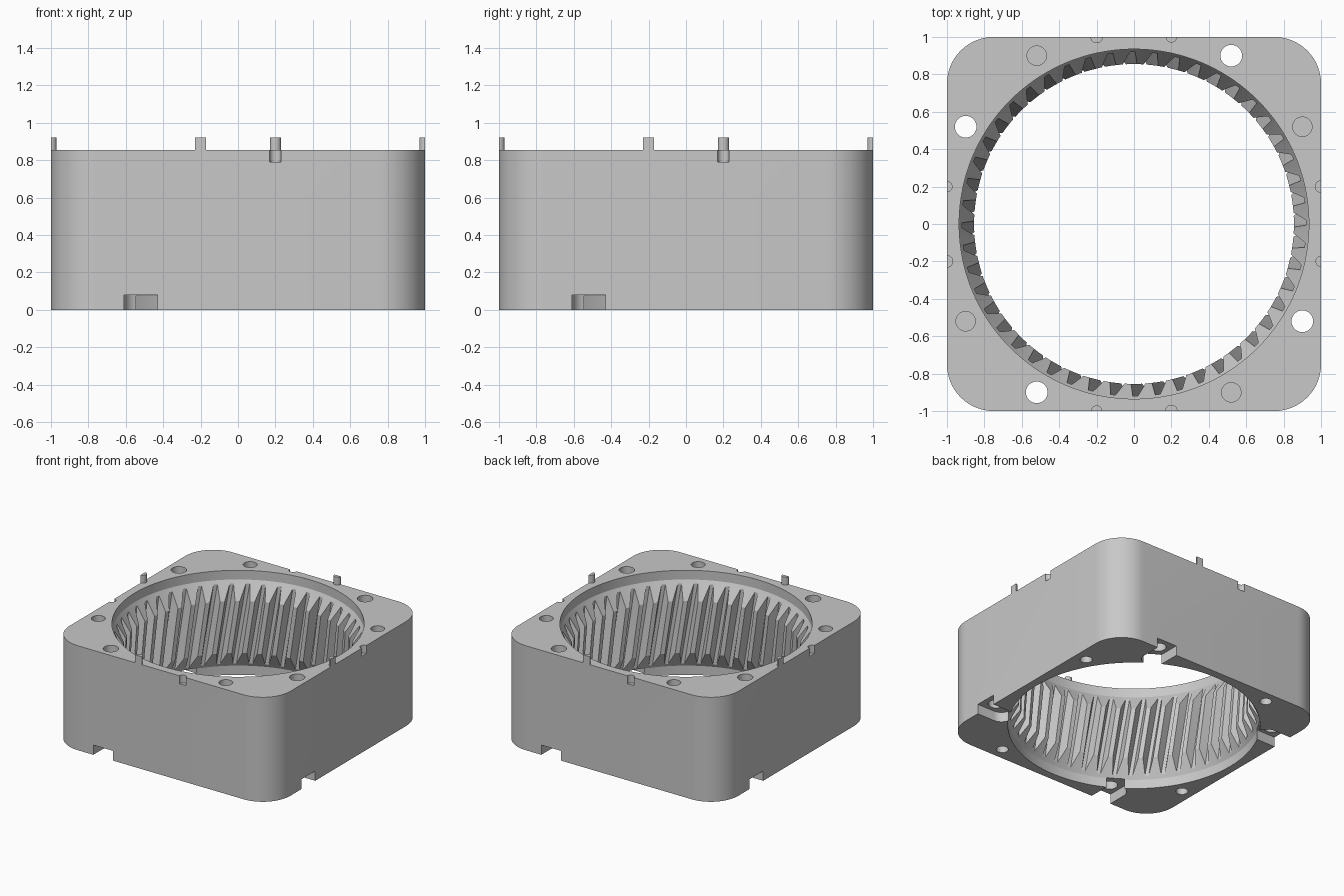
import bpy, bmesh
from math import pi, cos, sin

cube = bpy.data.objects.get("Cube")
if cube:
    bpy.data.objects.remove(cube, do_unlink=True)

H = 0.855          # housing height
BORE, TIP, ROOT = 0.935, 0.855, 0.92
TEETH = 48
TWIST = -0.14      # tooth rotation over the full height

grey = bpy.data.materials.new("grey_metal")
grey.use_nodes = True
grey.diffuse_color = (0.58, 0.58, 0.58, 1)
grey.node_tree.nodes["Principled BSDF"].inputs["Base Color"].default_value = grey.diffuse_color


def arc(cx, cy, r, a0, a1, n):
    return [(cx + r * cos(a0 + (a1 - a0) * i / n), cy + r * sin(a0 + (a1 - a0) * i / n))
            for i in range(n + 1)]


def circle(cx, cy, r, n=32):
    return arc(cx, cy, r, 0, 2 * pi, n)[:-1]


def turn(pts, quarter):
    for _ in range(quarter):
        pts = [(-y, x) for x, y in pts]
    return pts


def loft(bm, rings):
    """Skin a stack of equal-length (points, z) rings and cap both ends."""
    loops = [[bm.verts.new((x, y, z)) for x, y in pts] for pts, z in rings]
    n = len(loops[0])
    for a, b in zip(loops, loops[1:]):
        for i in range(n):
            j = (i + 1) % n
            bm.faces.new((a[i], a[j], b[j], b[i]))
    bm.faces.new(loops[0][::-1])
    bm.faces.new(loops[-1])


def make(name, stacks, triangulate=False):
    bm = bmesh.new()
    for rings in stacks:
        loft(bm, rings)
    if triangulate:
        bmesh.ops.triangulate(bm, faces=bm.faces)
    bmesh.ops.recalc_face_normals(bm, faces=bm.faces)
    mesh = bpy.data.meshes.new(name)
    bm.to_mesh(mesh)
    bm.free()
    mesh.materials.append(grey)
    ob = bpy.data.objects.new(name, mesh)
    bpy.context.scene.collection.objects.link(ob)
    return ob


def prism(pts, z0, z1):
    return [(pts, z0), (pts, z1)]


# Rounded square housing
R = 0.25
outline = []
for q in range(4):
    outline += turn(arc(1 - R, 1 - R, R, 0, pi / 2, 16), q)
housing = make("housing", [prism(outline, 0, H)])

# Bore with conical lead-ins
bore_profile = [(BORE, -0.1), (BORE, 0.075), (TIP, 0.215), (TIP, 0.64), (BORE, 0.78), (BORE, 1)]
bore = make("bore_cutter", [[(circle(0, 0, r, 144), z) for r, z in bore_profile]])

# Helical tooth gaps
layers = 14
gap_rings = []
for k in range(layers + 1):
    z = 0.04 + (H - 0.08) * k / layers
    pts = []
    for t in range(TEETH):
        mid = 2 * pi * t / TEETH + TWIST * z / H
        for r, off in ((TIP - 0.006, -0.048), (ROOT, -0.015), (ROOT, 0.015), (TIP - 0.006, 0.048)):
            pts.append((r * cos(mid + off), r * sin(mid + off)))
    gap_rings.append((pts, z))
gaps = make("tooth_gap_cutter", [gap_rings], triangulate=True)

# Pockets under the through holes, open to the outer wall
slot = [(-0.61, -1.1), (-0.43, -1.1)] + arc(-0.52, -0.846, 0.09, 0, pi, 20)
pockets = make("pocket_cutter", [prism(turn(slot, q), -0.1, 0.08) for q in range(4)])

# Through holes, blind holes and half-round pin sockets
drills = []
for q in range(4):
    drills.append(prism(turn(circle(-0.52, -0.90, 0.058), q), -0.1, 1))
    drills.append(prism(turn(circle(0.52, -0.90, 0.052), q), 0.55, 1))
    drills.append(prism(turn(circle(0.52, -0.90, 0.045), q), -0.1, 0.3))
    drills.append(prism(turn(circle(0.2, -1, 0.031), q), 0.79, 1))
holes = make("hole_cutter", drills)

cutters = [bore, gaps, pockets, holes]
for cutter in cutters:
    cutter.hide_render = True
    mod = housing.modifiers.new(cutter.name, "BOOLEAN")
    mod.operation = "DIFFERENCE"
    mod.solver = "EXACT"
    mod.object = cutter
bpy.context.view_layer.update()
graph = bpy.context.evaluated_depsgraph_get()
result = bpy.data.meshes.new_from_object(housing.evaluated_get(graph))
housing.modifiers.clear()
housing.data = result
for cutter in cutters:
    bpy.data.objects.remove(cutter, do_unlink=True)

# Half-round locating pins on the top edges
half = arc(-0.2, -1, 0.03, 0, pi, 16)
pins = make("locating_pins", [prism(turn(half, q), H, 0.92) for q in range(4)])

bpy.ops.object.select_all(action="DESELECT")
for ob in (housing, pins):
    ob.select_set(True)
    bpy.context.view_layer.objects.active = ob
bpy.ops.object.shade_smooth_by_angle(angle=pi / 7)
